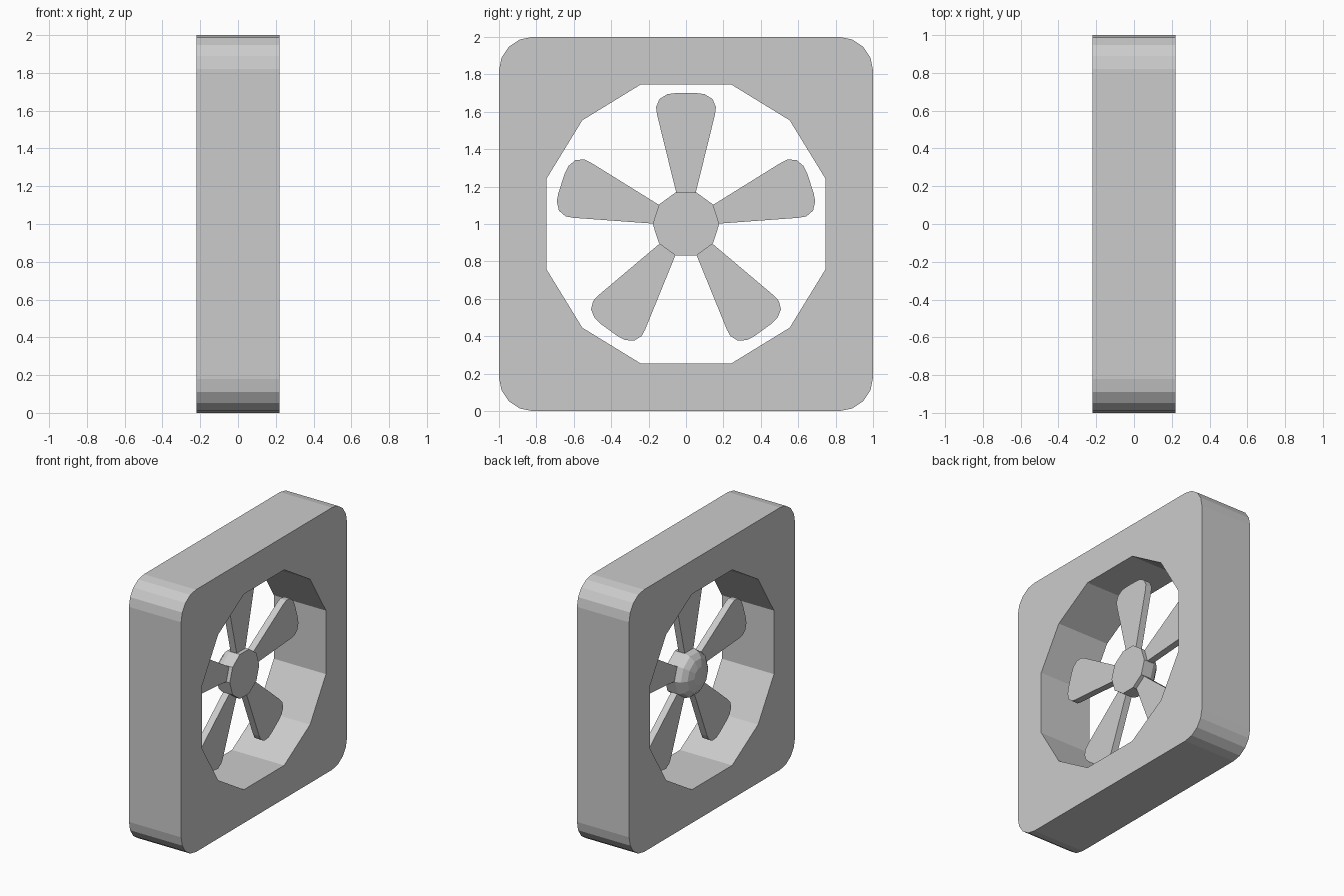
import bpy, bmesh
from math import sin, cos, radians, pi
from mathutils import Matrix

if "Cube" in bpy.data.objects:
    bpy.data.objects.remove(bpy.data.objects["Cube"])

# local x, y, z of every flat profile becomes world y, z, x, centred at z = 1
STAND = Matrix.Translation((0, 0, 1)) @ Matrix.Rotation(pi / 2, 4, 'Z') @ Matrix.Rotation(pi / 2, 4, 'X')


def add_object(name, mesh):
    ob = bpy.data.objects.new(name, mesh)
    bpy.context.collection.objects.link(ob)
    return ob


def plate(name, outlines, half_depth, spin=0.0):
    """Extruded flat plate; inner outlines become holes."""
    curve = bpy.data.curves.new(name + "_profile", 'CURVE')
    curve.dimensions = '2D'
    curve.fill_mode = 'BOTH'
    curve.extrude = half_depth
    for pts in outlines:
        s = curve.splines.new('POLY')
        s.points.add(len(pts) - 1)
        for p, (x, y) in zip(s.points, pts):
            p.co = (x, y, 0, 1)
        s.use_cyclic_u = True
        s.use_smooth = False
    temp = bpy.data.objects.new(name + "_temp", curve)
    bpy.context.collection.objects.link(temp)
    bpy.context.view_layer.update()
    deps = bpy.context.evaluated_depsgraph_get()
    mesh = bpy.data.meshes.new_from_object(temp.evaluated_get(deps))
    bpy.data.objects.remove(temp)
    bpy.data.curves.remove(curve)
    mesh.transform(STAND @ Matrix.Rotation(spin, 4, 'Z'))
    bm = bmesh.new()
    bm.from_mesh(mesh)
    bmesh.ops.remove_doubles(bm, verts=bm.verts, dist=1e-5)
    bmesh.ops.recalc_face_normals(bm, faces=bm.faces)
    for f in bm.faces:
        f.smooth = False
    bm.to_mesh(mesh)
    bm.free()
    return add_object(name, mesh)


def polar(r, deg):
    return r * cos(radians(deg)), r * sin(radians(deg))


# Square housing with rounded corners and a twelve-sided opening
R = 0.18
outer = []
for q, (sx, sy) in enumerate([(1, 1), (-1, 1), (-1, -1), (1, -1)]):
    for i in range(5):
        dx, dy = polar(R, 90 * q + 22.5 * i)
        outer.append((sx * (1 - R) + dx, sy * (1 - R) + dy))
opening = [polar(0.784, 90 * q + a) for q in range(4) for a in (18, 45, 72)]
plate("housing", [outer, opening], 0.22)

# Five flat paddle blades
half = [(0.043, 0.13), (0.155, 0.585), (0.16, 0.625), (0.142, 0.668), (0.1, 0.694), (0.055, 0.70)]
blade = half + [(-x, y) for x, y in reversed(half)]
for k in range(5):
    plate(f"blade_{k + 1}", [blade], 0.026, k * 2 * pi / 5)

# Ten-sided hub: flat on +x, domed on -x
bm = bmesh.new()
rings = []
for x, r in [(0.055, 0.178), (-0.03, 0.178), (-0.07, 0.163), (-0.1, 0.125), (-0.118, 0.068)]:
    rings.append([bm.verts.new((x, polar(r, 36 * i)[0], 1 + polar(r, 36 * i)[1])) for i in range(10)])
bm.faces.new(rings[0])
for a, b in zip(rings, rings[1:]):
    for i in range(10):
        j = (i + 1) % 10
        bm.faces.new((a[i], a[j], b[j], b[i]))
apex = bm.verts.new((-0.125, 0, 1))
for i in range(10):
    bm.faces.new((rings[-1][i], rings[-1][(i + 1) % 10], apex))
bmesh.ops.recalc_face_normals(bm, faces=bm.faces)
hub = bpy.data.meshes.new("hub")
bm.to_mesh(hub)
bm.free()
add_object("hub", hub)
